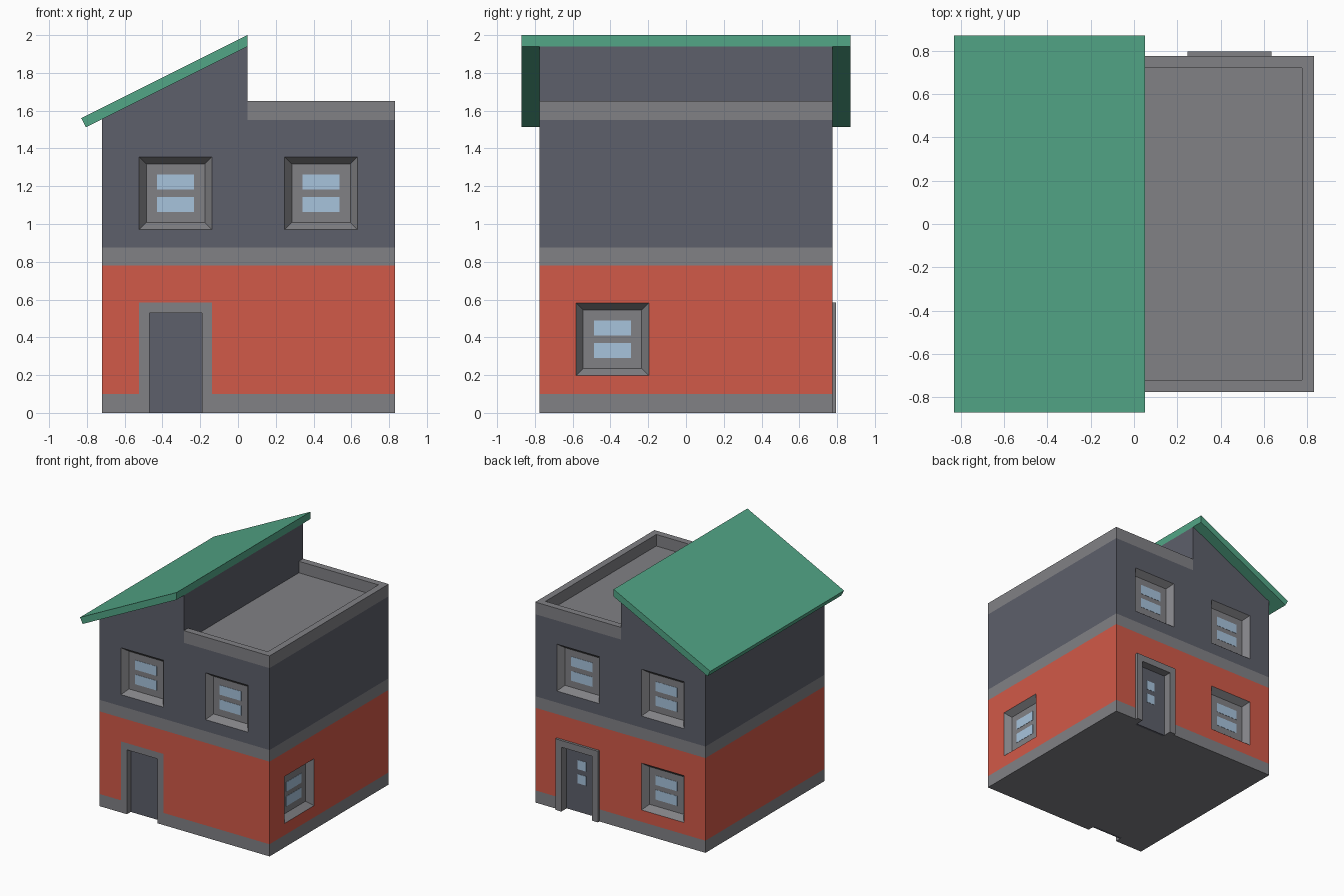
import bpy, bmesh, math
from mathutils import Matrix, Vector

if "Cube" in bpy.data.objects:
    bpy.data.objects.remove(bpy.data.objects["Cube"])

X0, X1, XM, Y = -0.72, 0.83, 0.05, 0.775   # wall extents and roof split
W, IN, DEPTH = 0.193, 0.054, 0.05          # opening half width, frame width, recess


def material(name, rgb):
    m = bpy.data.materials.new(name)
    m.diffuse_color = (*rgb, 1)
    m.use_nodes = True
    m.node_tree.nodes["Principled BSDF"].inputs["Base Color"].default_value = m.diffuse_color
    return m


GREY = material("trim_grey", (0.22, 0.22, 0.235))
DARK = material("slate", (0.11, 0.115, 0.145))
RED = material("red_wall", (0.64, 0.10, 0.065))
GREEN = material("green_roof", (0.085, 0.38, 0.24))
GLASS = material("glass", (0.39, 0.55, 0.72))


def finish(name, bm, mat, matrix=None):
    bmesh.ops.recalc_face_normals(bm, faces=bm.faces)
    me = bpy.data.meshes.new(name)
    bm.to_mesh(me)
    bm.free()
    ob = bpy.data.objects.new(name, me)
    bpy.context.collection.objects.link(ob)
    if mat:
        me.materials.append(mat)
    if matrix:
        ob.matrix_world = matrix
    return ob


def prism(name, pts, axis, a, b, mat, matrix=None):
    """Extrude a profile: axis 'y' takes (x, z) points, axis 'z' takes (x, y)."""
    bm = bmesh.new()
    vs = [bm.verts.new((p, a, q) if axis == 'y' else (p, q, a)) for p, q in pts]
    f = bm.faces.new(vs)
    move = Vector((0, b - a, 0)) if axis == 'y' else Vector((0, 0, b - a))
    ext = bmesh.ops.extrude_face_region(bm, geom=[f])["geom"]
    bmesh.ops.translate(bm, vec=move,
                        verts=[v for v in ext if isinstance(v, bmesh.types.BMVert)])
    if not f.is_valid or len(bm.faces) < len(pts) + 2:
        bm.faces.new(vs)
    return finish(name, bm, mat, matrix)


def box(name, x0, x1, y0, y1, z0, z1, mat, matrix=None):
    return prism(name, [(x0, y0), (x1, y0), (x1, y1), (x0, y1)], 'z', z0, z1, mat, matrix)


def side(x, y, turn):
    return Matrix.Translation((x, y, 0)) @ Matrix.Rotation(math.radians(turn), 4, 'Z')


# storeys, bands and sloping upper wall
base = box("base_band", X0, X1, -Y, Y, 0, 0.10, GREY)
lower = box("lower_wall", X0, X1, -Y, Y, 0.10, 0.78, RED)
box("middle_band", X0, X1, -Y, Y, 0.78, 0.875, GREY)
upper = prism("upper_wall", [(X0, 0.875), (X1, 0.875), (X1, 1.55), (XM, 1.55),
                             (XM, 1.94), (X0, 1.555)], 'y', -Y, Y, DARK)

# flat roof with parapet, and the overhanging sloped roof
px, py = X1 - 0.055, Y - 0.055
prism("parapet", [(XM, -Y), (X1, -Y), (X1, Y), (XM, Y), (XM, py), (px, py),
                  (px, -py), (XM, -py)], 'z', 1.55, 1.65, GREY)
box("flat_roof_deck", XM, px, -py, py, 1.55, 1.555, GREY)
prism("sloped_roof", [(XM, 1.94), (XM, 2.0), (-0.83, 1.56), (-0.805, 1.5125)],
      'y', -0.87, 0.87, GREEN)

cutters = []


def cutter(z0, z1, m):
    ob = box("cutter", -W, W, -0.05, DEPTH + 0.02, z0, z1, None, m)
    ob.hide_render = True
    cutters.append(ob)


def pane(name, hw, z0, z1, m):
    box(name, -hw, hw, DEPTH - 0.002, DEPTH + 0.005, z0, z1, GLASS, m)


def window(name, zc, m):
    # block whose front face is inset and pushed back to the glazing
    cutter(zc - W, zc + W, m)
    bm = bmesh.new()
    d = DEPTH + 0.02
    bmesh.ops.create_cube(bm, size=1, matrix=Matrix.Translation((0, d / 2, zc))
                          @ Matrix.Diagonal((2 * W, d, 2 * W, 1)))
    bm.normal_update()
    front = min(bm.faces, key=lambda f: f.calc_center_median().y)
    bmesh.ops.inset_individual(bm, faces=[front], thickness=IN)
    bmesh.ops.translate(bm, verts=front.verts, vec=(0, DEPTH, 0))
    finish(name + "_frame", bm, GREY, m)
    pane(name + "_lower_pane", 0.098, zc - 0.1, zc - 0.02, m)
    pane(name + "_upper_pane", 0.098, zc + 0.02, zc + 0.098, m)


def door(name, m, proud=0.0):
    cutter(-0.05, 0.585, m)
    i = W - IN
    prism(name + "_frame", [(-W, 0), (-W, 0.585), (W, 0.585), (W, 0), (i, 0),
                            (i, 0.53), (-i, 0.53), (-i, 0)],
          'y', -proud, DEPTH + 0.02, GREY, m)
    box(name + "_leaf", -i, i, DEPTH, DEPTH + 0.02, 0, 0.53, DARK, m)


# front and back upper windows
for x in (-0.33, 0.44):
    window("front_window", 1.163, side(x, -Y, 0))
    window("back_window", 1.163, side(x, Y, 180))
# ground floor windows and doors
window("right_window", 0.39, side(X1, -0.39, 90))
window("back_lower_window", 0.39, side(-0.33, Y, 180))
door("front_door", side(-0.33, -Y, 0))
back = side(0.44, Y, 180)
door("back_door", back, 0.02)
for z in (0.272, 0.388):
    pane("back_door_pane", 0.04, z - 0.038, z + 0.038, back)

# cut the openings out of the walls
bpy.context.view_layer.update()
for wall, test in ((base, lambda z: z < 0.4), (lower, lambda z: z < 0.9),
                   (upper, lambda z: z > 0.9)):
    bpy.context.view_layer.objects.active = wall
    for c in cutters:
        if test(max(v.co.z for v in c.data.vertices)) or (wall == base and
                min(v.co.z for v in c.data.vertices) < 0):
            mod = wall.modifiers.new("opening", 'BOOLEAN')
            mod.operation, mod.solver, mod.object = 'DIFFERENCE', 'EXACT', c
            bpy.ops.object.modifier_apply(modifier=mod.name)
for c in cutters:
    bpy.data.objects.remove(c)
